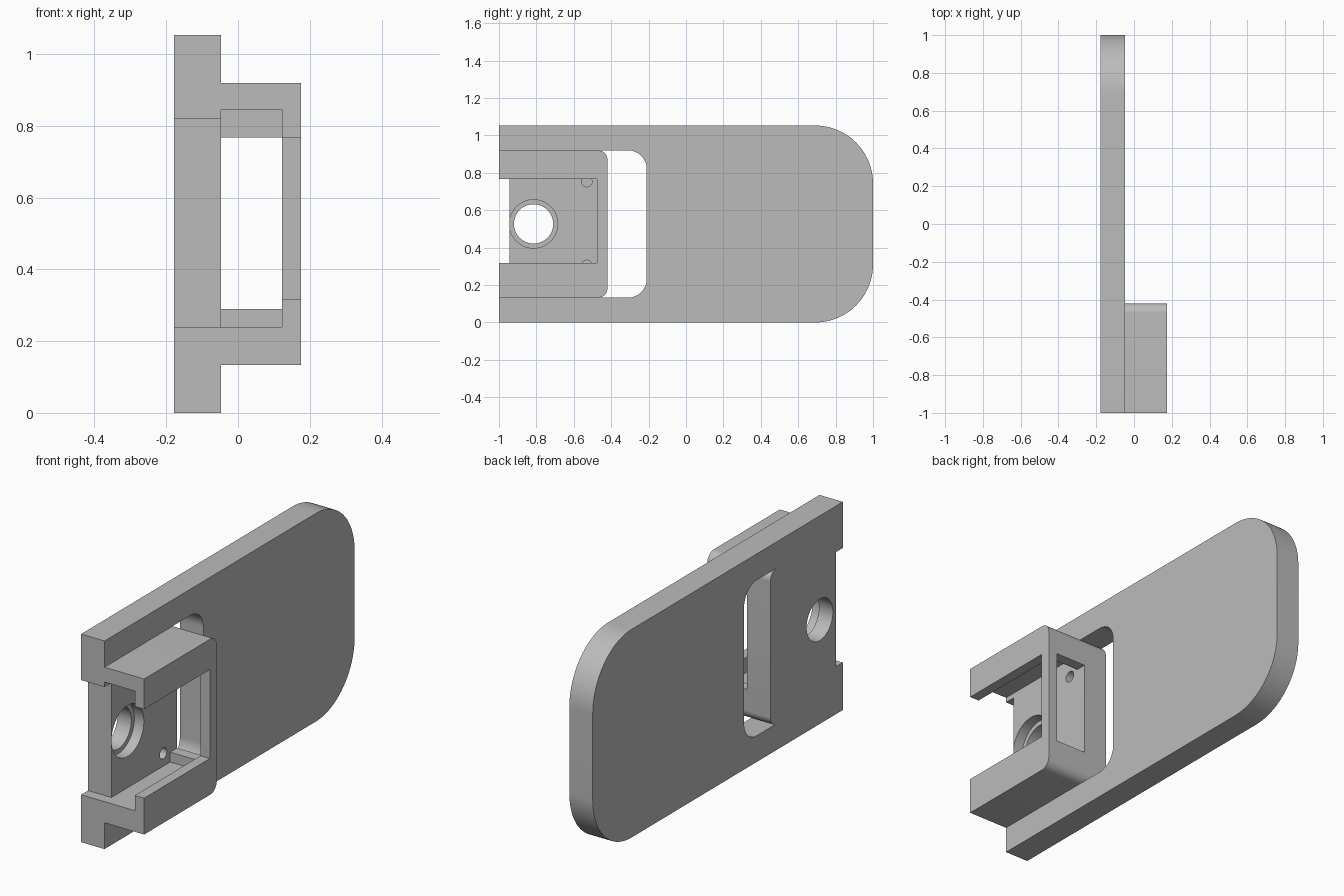
import bpy, bmesh
from math import radians, cos, sin

if "Cube" in bpy.data.objects:
    bpy.data.objects.remove(bpy.data.objects["Cube"])

grey = bpy.data.materials.new("plain grey")
grey.use_nodes = True
colour = (0.5, 0.5, 0.5, 1)
grey.diffuse_color = colour
grey.node_tree.nodes["Principled BSDF"].inputs["Base Color"].default_value = colour


def arc(cy, cz, r, start, end, steps=16):
    angles = [radians(start + (end - start) * i / steps) for i in range(steps + 1)]
    return [(cy + r * cos(a), cz + r * sin(a)) for a in angles]


def prism(name, outline, x0, x1):
    """Extrude a side outline (y, z) from x0 to x1."""
    bm = bmesh.new()
    face = bm.faces.new([bm.verts.new((x0, y, z)) for y, z in outline])
    new = bmesh.ops.extrude_face_region(bm, geom=[face])["geom"]
    verts = [v for v in new if isinstance(v, bmesh.types.BMVert)]
    bmesh.ops.translate(bm, verts=verts, vec=(x1 - x0, 0, 0))
    bmesh.ops.recalc_face_normals(bm, faces=bm.faces)
    mesh = bpy.data.meshes.new(name)
    bm.to_mesh(mesh)
    bm.free()
    obj = bpy.data.objects.new(name, mesh)
    bpy.context.collection.objects.link(obj)
    mesh.materials.append(grey)
    return obj


def box(name, x0, x1, y0, y1, z0, z1):
    return prism(name, [(y0, z0), (y1, z0), (y1, z1), (y0, z1)], x0, x1)


def disc(name, y, z, r, x0, x1):
    return prism(name, arc(y, z, r, 0, 360, 48)[:-1], x0, x1)


def select(obj):
    bpy.ops.object.select_all(action="DESELECT")
    obj.select_set(True)
    bpy.context.view_layer.objects.active = obj


def cut(obj, cutter):
    mod = obj.modifiers.new("cut", "BOOLEAN")
    mod.operation, mod.solver, mod.object = "DIFFERENCE", "EXACT", cutter
    select(obj)
    bpy.ops.object.modifier_apply(modifier=mod.name)
    bpy.data.objects.remove(cutter)


BACK, FLOOR, LIP, OUTER = -0.178, -0.047, 0.123, 0.175
TOP, R = 1.053, 0.31
LOW, HIGH, END = 0.133, 0.92, -0.42   # housing bounds
CORNER = 0.05

# Flat plate with a rounded far end
plate = prism("plate", [(-1, TOP), (-1, 0)]
              + arc(1 - R, R, R, -90, 0, 24)
              + arc(1 - R, TOP - R, R, 0, 90, 24), BACK, FLOOR)

# Slot that wraps the rounded end of the housing
slot = (arc(-0.31, LOW + 0.1, 0.1, -90, 0)
        + arc(-0.31, HIGH - 0.1, 0.1, 0, 90)
        + arc(END - CORNER, HIGH - CORNER, CORNER, 90, 0)
        + arc(END - CORNER, LOW + CORNER, CORNER, 0, -90))
cut(plate, prism("slot_cutter", slot, -0.3, 0.3))

# Front notch, stepped main hole and two blind pin holes
cut(plate, box("notch_cutter", -0.3, 0.3, -1.1, -0.945, 0.24, 0.82))
cut(plate, disc("hole_cutter", -0.815, 0.527, 0.105, -0.3, 0.3))
cut(plate, disc("counterbore_cutter", -0.815, 0.527, 0.1295, -0.1, 0.1))
for z in (0.305, 0.753):
    cut(plate, disc("pin_hole_cutter", -0.53, z, 0.028, -0.1, 0.1))

# Raised housing
housing = prism("housing", [(-1, HIGH), (-1, LOW)]
                + arc(END - CORNER, LOW + CORNER, CORNER, -90, 0)
                + arc(END - CORNER, HIGH - CORNER, CORNER, 0, 90), FLOOR, OUTER)

# Inner cavity, side opening between the lips, and end window
cut(housing, box("cavity_cutter", -0.2, LIP, -1.1, -0.475, 0.24, 0.845))
cut(housing, box("opening_cutter", 0.05, 0.3, -1.1, -0.475, 0.317, 0.767))
cut(housing, box("window_cutter", -0.2, LIP, -0.6, -0.3, 0.29, 0.767))

for obj in (plate, housing):
    select(obj)
    bpy.ops.object.shade_smooth_by_angle(angle=radians(30))
